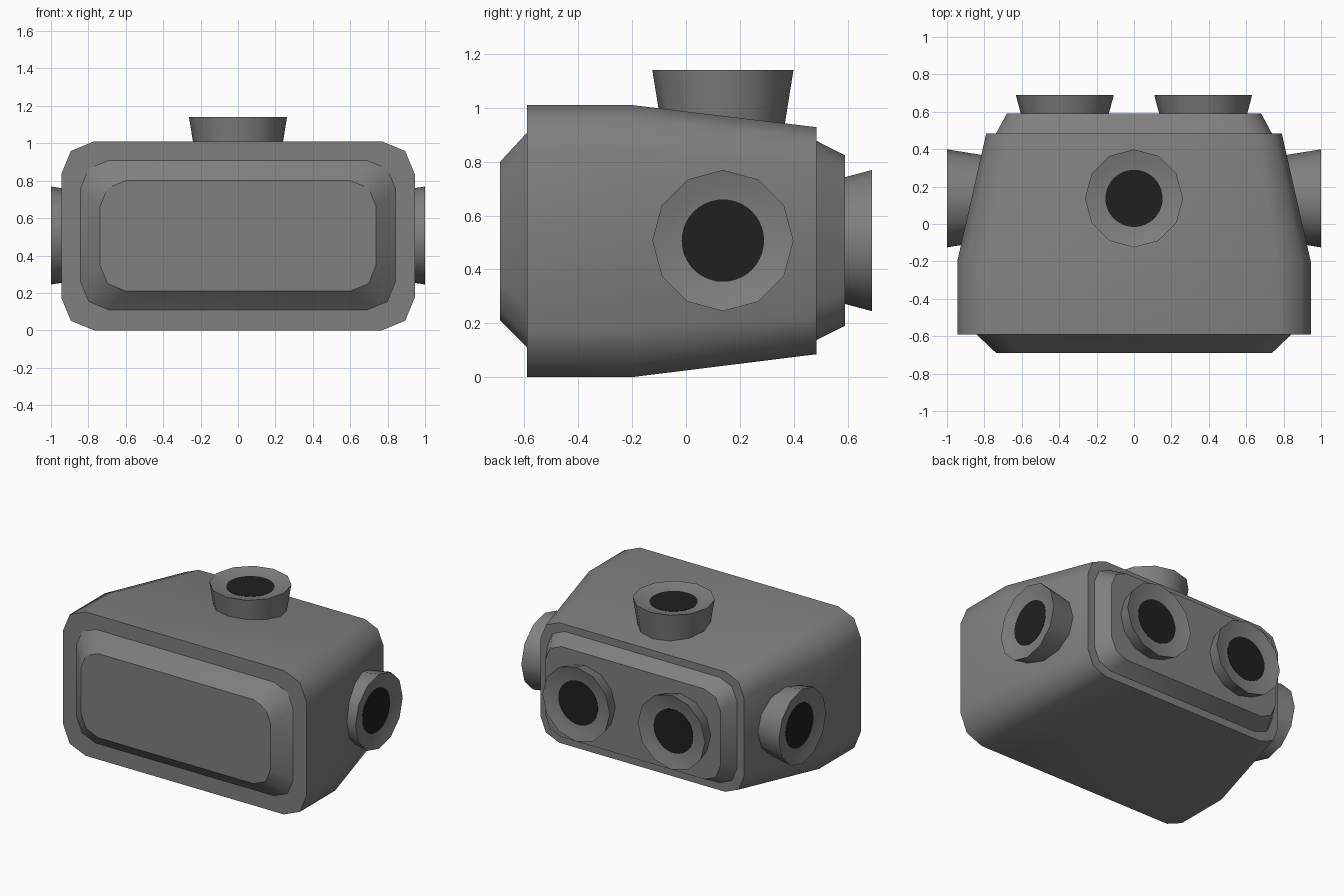
import bpy, bmesh, math
from mathutils import Vector, Matrix

if "Cube" in bpy.data.objects:
    bpy.data.objects.remove(bpy.data.objects["Cube"])


def material(name, v):
    m = bpy.data.materials.new(name)
    m.diffuse_color = (v, v, v, 1)
    m.use_nodes = True
    m.node_tree.nodes["Principled BSDF"].inputs["Base Color"].default_value = m.diffuse_color
    return m


grey = material("shell grey", 0.215)
dark = material("opening black", 0.014)


def loft(name, rings, sharp, mat, matrix=None):
    """Skin rings of points, cap both ends, keep the listed rings as hard edges."""
    bm = bmesh.new()
    loops = [[bm.verts.new(p) for p in r] for r in rings]
    n = len(loops[0])
    for a, b in zip(loops, loops[1:]):
        for i in range(n):
            j = (i + 1) % n
            bm.faces.new((a[i], a[j], b[j], b[i]))
    bm.faces.new(loops[0])
    bm.faces.new(loops[-1])
    bmesh.ops.recalc_face_normals(bm, faces=bm.faces[:])
    for f in bm.faces:
        f.smooth = True
    for k in sharp:
        for i in range(n):
            bm.edges.get((loops[k][i], loops[k][(i + 1) % n])).smooth = False
    mesh = bpy.data.meshes.new(name)
    bm.to_mesh(mesh)
    bm.free()
    mesh.materials.append(mat)
    ob = bpy.data.objects.new(name, mesh)
    if matrix:
        ob.matrix_world = matrix
    bpy.context.collection.objects.link(ob)
    return ob


def section(y, hx, z0, z1, r):
    """Rounded rectangle with two-segment corners, across the y axis."""
    cz, hz = (z0 + z1) / 2, (z1 - z0) / 2
    pts = []
    for q, (sx, sz) in enumerate(((1, 1), (-1, 1), (-1, -1), (1, -1))):
        for s in range(3):
            a = math.radians(90 * q + 45 * s)
            pts.append((sx * (hx - r) + r * math.cos(a), y,
                        cz + sz * (hz - r) + r * math.sin(a)))
    return pts


# Main shell with bevelled front panel and stepped back
loft("body", [
    section(-0.69, 0.737, 0.21, 0.80, 0.135),
    section(-0.59, 0.842, 0.11, 0.908, 0.15),
    section(-0.59, 0.945, 0.0, 1.01, 0.175),
    section(-0.20, 0.945, 0.0, 1.01, 0.175),
    section(0.485, 0.79, 0.085, 0.928, 0.146),
    section(0.485, 0.737, 0.138, 0.877, 0.136),
    section(0.59, 0.68, 0.19, 0.824, 0.125),
], (0, 1, 2, 4, 5, 6), grey)


def circle(r, z, n):
    return [(r * math.cos(2 * math.pi * i / n), r * math.sin(2 * math.pi * i / n), z)
            for i in range(n)]


def port(name, rim, direction, length):
    """Flared twelve-sided socket with a shallow dish and a dark round opening."""
    m = Matrix.Translation(rim) @ Vector(direction).to_track_quat('Z', 'Y').to_matrix().to_4x4()
    loft(name, [circle(0.222, -length, 12), circle(0.262, 0, 12),
                circle(0.21, -0.014, 12), circle(0.14, -0.026, 12)], (0, 1), grey, m)
    loft(name + "_opening", [circle(0.153, -0.027, 40), circle(0.153, -0.021, 40)],
         (0, 1), dark, m)


# Sockets on the top, both sides and the back
port("top_port", (0, 0.137, 1.14), (0, 0, 1), 0.25)
for s, side in ((1, "right"), (-1, "left")):
    port(side + "_side_port", (s, 0.137, 0.507), (s, 0, 0), 0.25)
    port(side + "_back_port", (s * 0.37, 0.69, 0.507), (0, 1, 0), 0.15)
